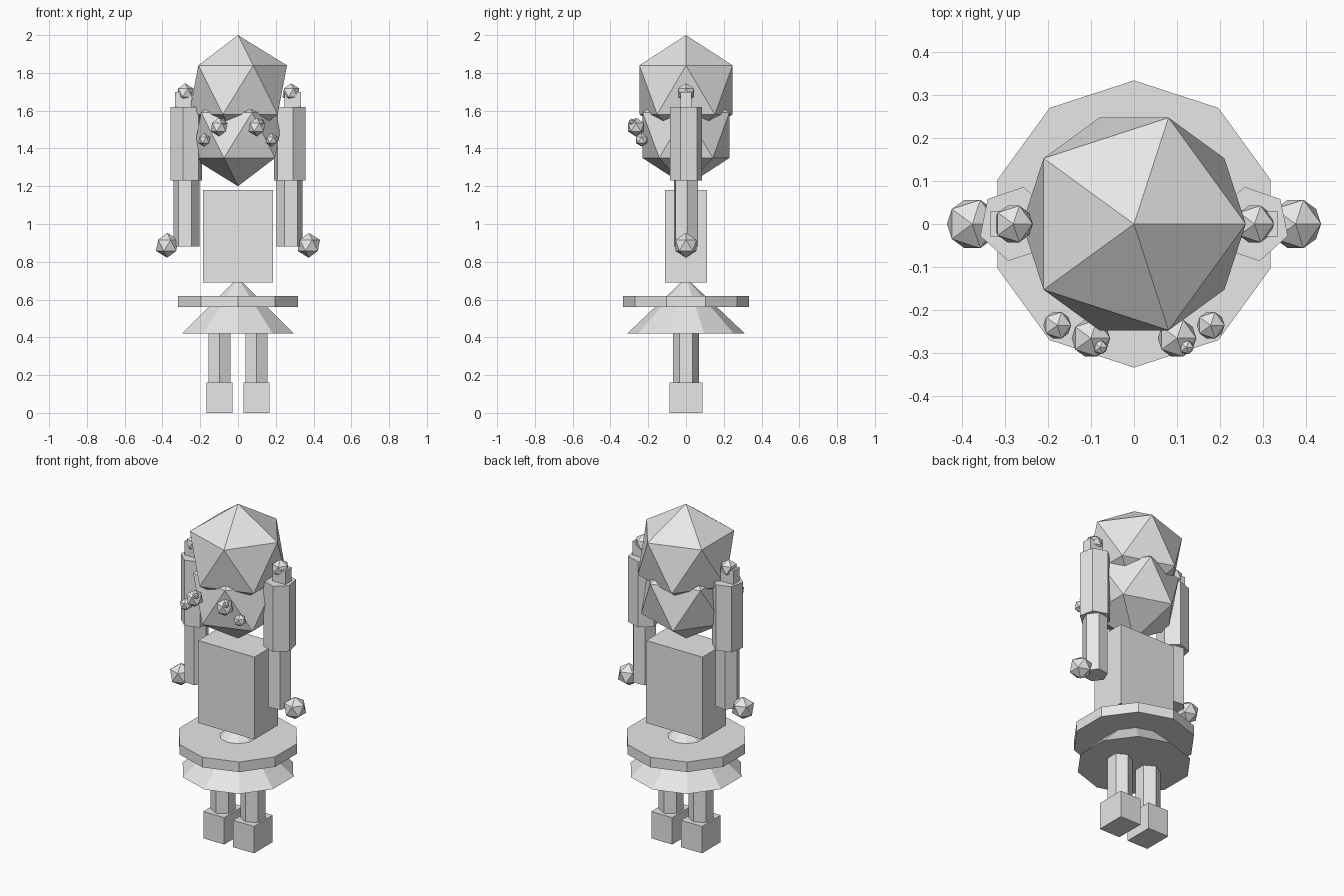
import bpy
import math

cube = bpy.data.objects.get("Cube")
if cube:
    bpy.data.objects.remove(cube, do_unlink=True)

grey = bpy.data.materials.new("light_grey")
grey.use_nodes = True
colour = (0.8, 0.8, 0.8, 1)
grey.diffuse_color = colour
grey.node_tree.nodes["Principled BSDF"].inputs["Base Color"].default_value = colour


def finish(name):
    ob = bpy.context.object
    ob.name = name
    ob.data.materials.append(grey)
    return ob


def ball(name, x, y, z, radius):
    bpy.ops.mesh.primitive_ico_sphere_add(subdivisions=1, radius=radius, location=(x, y, z))
    return finish(name)


def box(name, x, z0, z1, width, depth):
    bpy.ops.mesh.primitive_cube_add(size=1, location=(x, 0, (z0 + z1) / 2))
    ob = finish(name)
    ob.scale = (width, depth, z1 - z0)
    return ob


def prism(name, x, z0, z1, radius, sides, turn=0, top=None):
    bpy.ops.mesh.primitive_cone_add(
        vertices=sides, radius1=radius, radius2=radius if top is None else top,
        depth=z1 - z0, location=(x, 0, (z0 + z1) / 2), rotation=(0, 0, math.radians(turn)))
    return finish(name)


# Head and hair
ball("head", 0, 0, 1.47, 0.27)
ball("hair", 0, 0, 1.71, 0.29)

# Torso and skirt
box("torso", 0, 0.69, 1.18, 0.37, 0.22)
prism("skirt", 0, 0.42, 0.715, 0.312, 10, top=0)
prism("skirt_ring", 0, 0.56, 0.62, 0.333, 10)

for side, s in (("left", 1), ("right", -1)):
    # Face
    ball(side + "_eye", s * 0.1, -0.265, 1.513, 0.05)
    ball(side + "_pupil", s * 0.1 + 0.022, -0.286, 1.54, 0.018)
    ball(side + "_cheek", s * 0.178, -0.235, 1.445, 0.036)

    # Arm
    prism(side + "_upper_arm", s * 0.274, 1.23, 1.62, 0.0876, 6, s * 11.5)
    prism(side + "_lower_arm", s * 0.273, 0.88, 1.24, 0.069, 6, s * -23)
    box(side + "_shoulder_post", s * 0.29, 1.6, 1.70, 0.085, 0.06)
    ball(side + "_shoulder_knob", s * 0.28, 0, 1.695, 0.05)
    ball(side + "_hand", s * 0.375, 0, 0.887, 0.066)

    # Leg
    prism(side + "_leg", s * 0.098, 0.15, 0.43, 0.068, 6)
    box(side + "_foot", s * 0.098, 0, 0.16, 0.138, 0.176)
